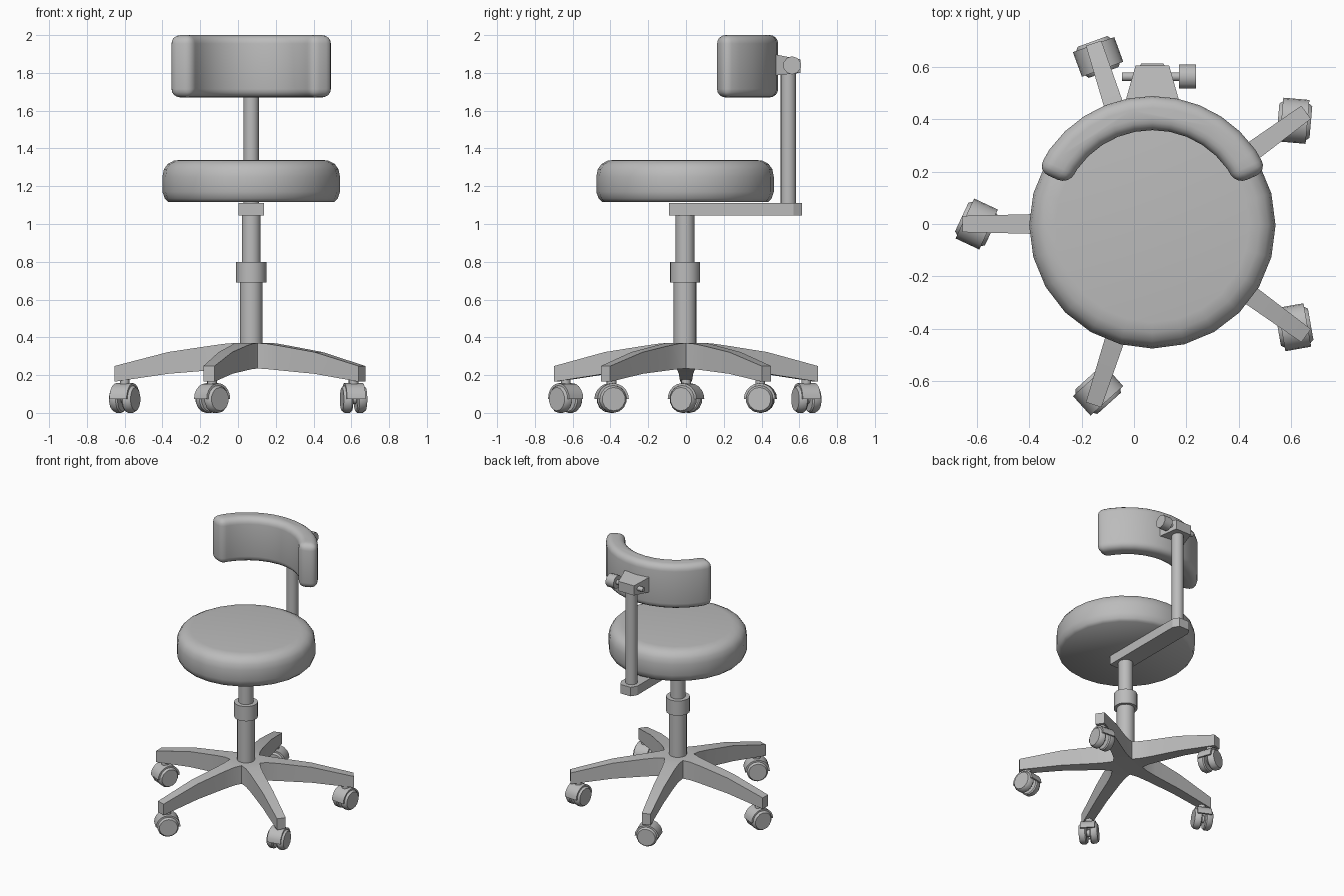
import bpy, bmesh, math
from mathutils import Matrix, Vector

cube = bpy.data.objects.get("Cube")
if cube:
    bpy.data.objects.remove(cube, do_unlink=True)

CX = 0.07  # column axis

grey = bpy.data.materials.new("plain grey")
grey.use_nodes = True
grey.diffuse_color = (0.5, 0.5, 0.5, 1)
grey.node_tree.nodes["Principled BSDF"].inputs["Base Color"].default_value = (0.5, 0.5, 0.5, 1)


def finish(name, bm, smooth=None, bevel=0, segments=1):
    """Turn a bmesh into a named object with optional bevel and smooth shading."""
    bmesh.ops.remove_doubles(bm, verts=bm.verts, dist=0.0005)
    bmesh.ops.recalc_face_normals(bm, faces=bm.faces)
    mesh = bpy.data.meshes.new(name)
    bm.to_mesh(mesh)
    bm.free()
    mesh.materials.append(grey)
    obj = bpy.data.objects.new(name, mesh)
    bpy.context.collection.objects.link(obj)
    bpy.ops.object.select_all(action='DESELECT')
    obj.select_set(True)
    bpy.context.view_layer.objects.active = obj
    if bevel:
        mod = obj.modifiers.new("rounding", 'BEVEL')
        mod.width, mod.segments = bevel, segments
        mod.limit_method, mod.angle_limit = 'ANGLE', math.radians(50)
        bpy.ops.object.modifier_apply(modifier=mod.name)
    if smooth:
        bpy.ops.object.shade_smooth_by_angle(angle=math.radians(smooth))
    return obj


def add_lathe(bm, profile, sides, matrix, start=0, sweep=360):
    """Revolve (radius, height) points around z; partial sweeps get end faces."""
    full = sweep == 360
    rings = []
    for i in range(sides if full else sides + 1):
        a = math.radians(start + sweep * i / sides)
        rings.append([bm.verts.new(matrix @ Vector((r * math.cos(a), r * math.sin(a), h)))
                      for r, h in profile])
    for i in range(sides):
        a, b = rings[i], rings[(i + 1) % len(rings)]
        for j in range(len(profile) - 1):
            bm.faces.new((a[j], b[j], b[j + 1], a[j + 1]))
        if not full:
            bm.faces.new((a[-1], b[-1], b[0], a[0]))
    if full:
        bm.faces.new([r[0] for r in rings])
        bm.faces.new([r[-1] for r in rings])
    else:
        bm.faces.new(rings[0])
        bm.faces.new(rings[-1])


def lathe(name, profile, sides, matrix, smooth=50, **arc):
    bm = bmesh.new()
    add_lathe(bm, profile, sides, matrix, **arc)
    return finish(name, bm, smooth)


def prism(name, outline, low, high, **options):
    """Extrude a plan outline between two heights."""
    bm = bmesh.new()
    face = bm.faces.new([bm.verts.new((x, y, low)) for x, y in outline])
    top = bmesh.ops.extrude_face_region(bm, geom=[face])["geom"]
    bmesh.ops.translate(bm, vec=(0, 0, high - low),
                        verts=[v for v in top if isinstance(v, bmesh.types.BMVert)])
    return finish(name, bm, **options)


axis = Matrix.Translation((CX, -0.005, 0))

# Five-legged base: each leg is lofted through (radius, half width, bottom, top)
stations = [(0.09, 0.0654, 0.235, 0.37), (0.14, 0.052, 0.232, 0.366), (0.22, 0.045, 0.225, 0.355),
            (0.44, 0.038, 0.207, 0.322), (0.725, 0.031, 0.165, 0.248)]
bm = bmesh.new()
hub_top, hub_bottom = [], []
leg_angles = [36 + 72 * i for i in range(5)]
for angle in leg_angles:
    turn = Matrix.Translation((CX, 0, 0)) @ Matrix.Rotation(math.radians(angle), 4, 'Z')
    loops = [[bm.verts.new(turn @ Vector(p)) for p in
              ((r, -w, lo), (r, w, lo), (r, w, hi), (r, -w, hi))] for r, w, lo, hi in stations]
    for a, b in zip(loops, loops[1:]):
        for k in range(4):
            bm.faces.new((a[k], a[(k + 1) % 4], b[(k + 1) % 4], b[k]))
    bm.faces.new(loops[-1])
    hub_bottom += loops[0][:2]
    hub_top += [loops[0][3], loops[0][2]]
bm.faces.new(hub_top)
bm.faces.new(hub_bottom)
finish("base", bm, smooth=30)

# Twin-wheel casters, each swivelled its own way
for n, (angle, swivel) in enumerate(zip(leg_angles, (-5, -70, -25, -48, 10)), 1):
    a = math.radians(angle)
    spot = Matrix.Translation((CX + 0.67 * math.cos(a), 0.67 * math.sin(a), 0))
    turn = spot @ Matrix.Rotation(math.radians(swivel), 4, 'Z')
    axle = turn @ Matrix.Translation((0, 0, 0.073)) @ Matrix.Rotation(math.radians(90), 4, 'Y')
    bm = bmesh.new()
    for side in (-1, 1):
        wheel = [(0.066, 0.012), (0.073, 0.02), (0.073, 0.048), (0.062, 0.063)]
        add_lathe(bm, [(r, side * h) for r, h in wheel], 14, axle)
    add_lathe(bm, [(0.025, -0.02), (0.025, 0.02)], 10, axle)
    finish(f"caster_wheels_{n}", bm, 40)
    lathe(f"caster_hood_{n}", [(0.072, -0.05), (0.084, -0.05), (0.084, 0.05), (0.072, 0.05)],
          10, axle, 40, start=90, sweep=180).data.transform(Matrix())
    lathe(f"caster_stem_{n}", [(0.026, 0.13), (0.026, 0.18)], 10, turn)

# Gas column
lathe("lower_column", [(0.06, 0.3), (0.06, 0.72)], 20, axis)
lathe("column_collar", [(0.06, 0.69), (0.08, 0.69), (0.08, 0.8), (0.05, 0.8)], 20, axis)
lathe("upper_column", [(0.05, 0.75), (0.05, 1.06)], 20, axis)

# Seat cushion
lathe("seat", [(0.44, 1.117), (0.458, 1.135), (0.47, 1.17), (0.47, 1.25), (0.462, 1.29),
               (0.442, 1.318), (0.41, 1.335), (0.37, 1.34)], 24, axis)

# Bar from the column to the back post, with a clipped rear end
half = [(0.068, -0.09), (0.068, 0.57), (0.042, 0.613)]
prism("back_bar", [(CX + x, y) for x, y in half] + [(CX - x, y) for x, y in reversed(half)],
      1.045, 1.112)
lathe("back_post", [(0.041, 1.1), (0.041, 1.81)], 16, Matrix.Translation((CX, 0.542, 0)))

# Tapered bracket holding the backrest
bm = bmesh.new()
ends = [[bm.verts.new(p) for p in ((CX - w, y, lo), (CX + w, y, lo), (CX + w, y, hi), (CX - w, y, hi))]
        for y, w, lo, hi in ((0.46, 0.105, 1.785, 1.9), (0.605, 0.064, 1.8, 1.872))]
for k in range(4):
    bm.faces.new((ends[0][k], ends[0][(k + 1) % 4], ends[1][(k + 1) % 4], ends[1][k]))
for loop in ends:
    bm.faces.new(loop)
finish("back_bracket", bm)

# Clamp rod and knob
sideways = Matrix.Translation((0, 0.562, 1.84)) @ Matrix.Rotation(math.radians(90), 4, 'Y')
lathe("clamp_rod", [(0.017, -0.045), (0.017, 0.19)], 10, sideways)
lathe("clamp_knob", [(0.048, 0.172), (0.048, 0.237)], 10, sideways)

# Curved padded backrest
inner, outer, reach = 0.35, 0.48, 66
rest = []
for radius, way in ((outer, 1), (inner, -1)):
    for i in range(13):
        a = math.radians(90 + way * reach * (i / 6 - 1))
        rest.append((CX + radius * math.cos(a), 0.008 + radius * math.sin(a)))
prism("backrest", rest, 1.67, 2.0, smooth=50, bevel=0.045, segments=4)
